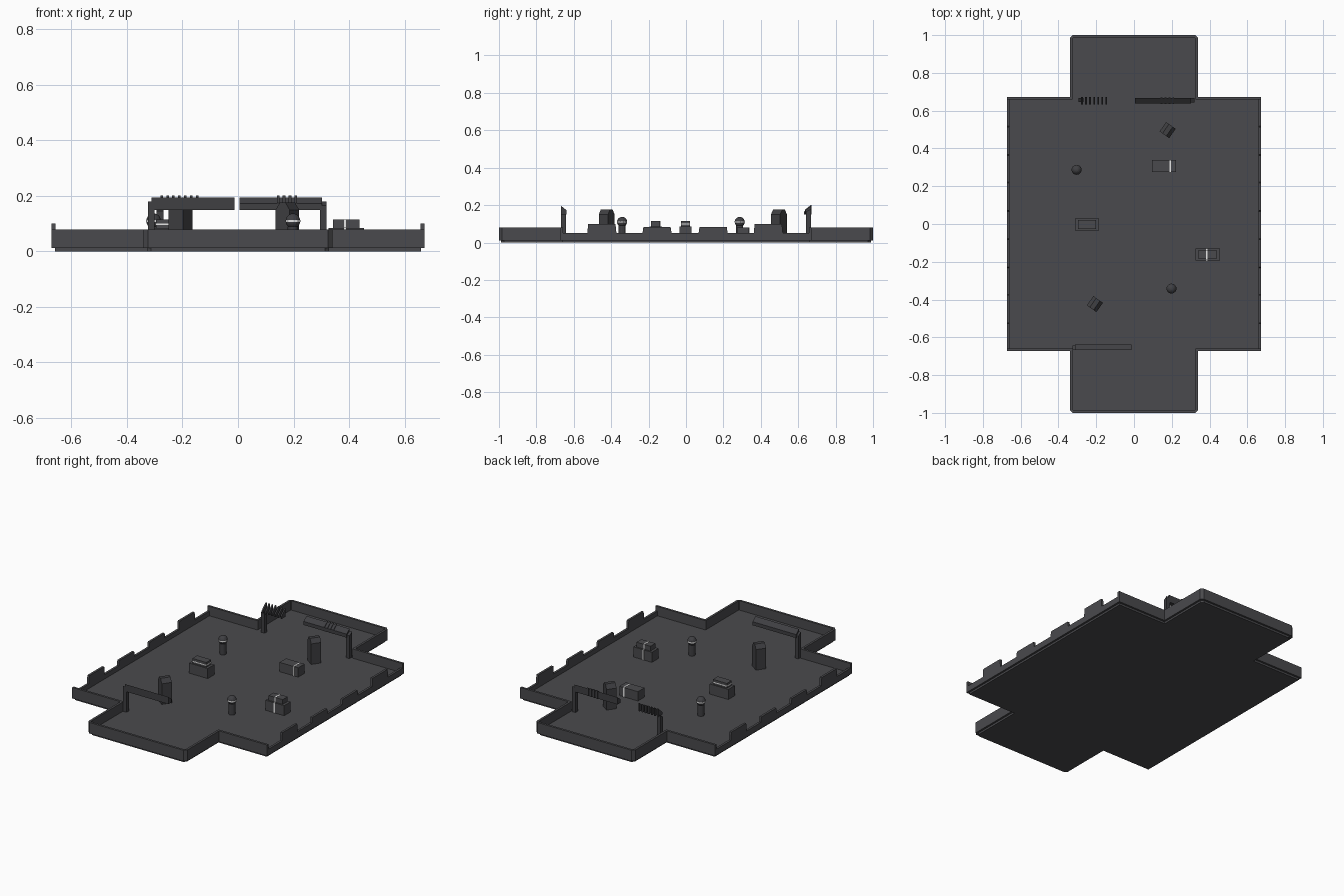
import bpy, bmesh, math
from mathutils import Matrix, Vector

if "Cube" in bpy.data.objects:
    bpy.data.objects.remove(bpy.data.objects["Cube"])


def mat(name, c):
    m = bpy.data.materials.new(name)
    m.diffuse_color = (*c, 1)
    m.use_nodes = True
    m.node_tree.nodes["Principled BSDF"].inputs["Base Color"].default_value = m.diffuse_color
    return m


GREY = mat("charcoal", (0.068, 0.068, 0.074))
DARK = mat("dark_charcoal", (0.05, 0.05, 0.055))
WHITE = mat("white", (0.8, 0.8, 0.8))


def finish(name, bm, m):
    bmesh.ops.recalc_face_normals(bm, faces=bm.faces)
    me = bpy.data.meshes.new(name)
    bm.to_mesh(me)
    bm.free()
    me.materials.append(m)
    ob = bpy.data.objects.new(name, me)
    bpy.context.collection.objects.link(ob)
    return ob


def box(name, x0, x1, y0, y1, z0, z1, m=GREY):
    bm = bmesh.new()
    bmesh.ops.create_cube(bm, size=1)
    bmesh.ops.scale(bm, vec=(x1 - x0, y1 - y0, z1 - z0), verts=bm.verts)
    bmesh.ops.translate(bm, vec=((x0 + x1) / 2, (y0 + y1) / 2, (z0 + z1) / 2), verts=bm.verts)
    return finish(name, bm, m)


def prism(name, pts, direction, m=GREY, matrix=None):
    """Extrude a planar 3D outline along a direction."""
    bm = bmesh.new()
    f = bm.faces.new([bm.verts.new(p) for p in pts])
    r = bmesh.ops.extrude_face_region(bm, geom=[f])
    vs = [v for v in r["geom"] if isinstance(v, bmesh.types.BMVert)]
    bmesh.ops.translate(bm, vec=direction, verts=vs)
    if f.is_valid and len(f.link_loops if hasattr(f, "link_loops") else f.loops) and \
            all(len(e.link_faces) == 1 for e in f.edges):
        bm.faces.new([bm.verts.new(p) for p in pts])
    if matrix:
        bm.transform(matrix)
    return finish(name, bm, m)


def cross(i):
    """Cross-shaped outline inset by i, with clipped arm corners."""
    a, s, e, c = 0.34 - i, 0.672 - i, 1.0 - i, 0.015
    q = [(a, s), (a, e - c), (a - c, e)]
    right = [(s, -s), (s, s)]
    back = q + [(-x, y) for x, y in reversed(q)]
    left = [(-x, -y) for x, y in right]
    return right + back + left + [(-x, -y) for x, y in back]


# Stepped cross-shaped floor
prism("floor_foot", [(x, y, 0) for x, y in cross(0.012)], (0, 0, 0.013))
prism("floor", [(x, y, 0.012) for x, y in cross(0)], (0, 0, 0.010))

T = 0.014
for s, side in ((-1, "front"), (1, "back")):
    # U-shaped wall around each arm
    o = [(0.34, 0.66), (0.34, 0.985), (0.325, 1.0)]
    n = [(0.34 - T, 0.66), (0.34 - T, 0.98), (0.32, 1.0 - T)]
    mir = lambda l: [(-x, y) for x, y in reversed(l)]
    u = o + mir(o) + [(-x, y) for x, y in n] + mir([(-x, y) for x, y in n])
    prism(side + "_arm_wall", [(x, s * y, 0.02) for x, y in u], (0, 0, 0.06))
    # Shoulder walls beside each arm
    for t in (-1, 1):
        xs, ys = sorted((t * 0.33, t * 0.672)), sorted((s * (0.672 - T), s * 0.672))
        box(side + "_shoulder_wall", *xs, *ys, 0.02, 0.08)

for t, side in ((-1, "left"), (1, "right")):
    # Low side walls with raised panels
    xs = sorted((t * (0.672 - T), t * 0.672))
    box(side + "_wall", *xs, -0.672, 0.672, 0.02, 0.05)
    for y, top in ((-0.45, 0.1), (-0.155, 0.082), (0.145, 0.082), (0.44, 0.1)):
        prism(side + "_wall_panel",
              [(xs[0], y - 0.078, 0.048), (xs[0], y + 0.078, 0.048),
               (xs[0], y + 0.073, top), (xs[0], y - 0.073, top)], (T, 0, 0))


def beam(name, x0, x1, s, z0=0.15, zi=0.172, zo=0.195, yi=0.638, yo=0.667):
    """Sloped-top bar running along x on the s side."""
    prism(name, [(x0, s * yi, z0), (x0, s * yo, z0), (x0, s * yo, zo), (x0, s * yi, zi)],
          (x1 - x0, 0, 0), DARK)


# Broken gates: half frames, plus loose ribs at the back
beam("front_gate_beam", -0.312, -0.012, -1)
beam("back_gate_beam", 0.005, 0.302, 1)
for s, x, side in ((-1, -0.325, "front"), (1, 0.295, "back")):
    beam(side + "_gate_post", x, x + 0.024, s, 0.02, 0.165, 0.18, 0.642)
beam("back_left_gate_post", -0.293, -0.268, 1, 0.02, 0.145, 0.16, 0.645)
for i in range(7):
    x = -0.28 + i * 0.0215
    beam("gate_rib", x, x + 0.009, 1, 0.15, 0.165, 0.202, 0.632, 0.672)
for i in range(4):
    x = 0.14 + i * 0.021
    beam("beam_rib", x, x + 0.01, 1, 0.15, 0.175, 0.202, 0.635, 0.67)

# Crates, some with a smaller upper tier
for name, x, y, h, tier in (("left_crate", -0.248, -0.003, 0.085, True),
                            ("right_crate", 0.39, -0.162, 0.085, True),
                            ("back_crate", 0.159, 0.306, 0.08, False)):
    box(name, x - 0.064, x + 0.064, y - 0.032, y + 0.032, 0.02, h)
    if tier:
        box(name + "_lid", x - 0.048, x + 0.048, y - 0.024, y + 0.024, h, 0.115)

# White bands on the crates
box("back_crate_band", 0.188, 0.196, 0.273, 0.339, 0.022, 0.081, WHITE)
box("right_crate_band", 0.382, 0.39, -0.195, -0.129, 0.022, 0.086, WHITE)
box("right_crate_lid_band", 0.382, 0.39, -0.187, -0.137, 0.085, 0.116, WHITE)
box("left_crate_lid_band", -0.297, -0.199, -0.028, 0.022, 0.095, 0.101, WHITE)

# Ball-topped pillars with a white ring
for x, y in ((-0.304, 0.287), (0.198, -0.342)):
    def cyl(name, r, z0, z1, m):
        bm = bmesh.new()
        bmesh.ops.create_cone(bm, cap_ends=True, segments=12, radius1=r, radius2=r,
                              depth=z1 - z0, matrix=Matrix.Translation((x, y, (z0 + z1) / 2)))
        return finish(name, bm, m)
    cyl("pillar", 0.019, 0.02, 0.09, DARK)
    cyl("ball_ring", 0.0275, 0.106, 0.113, WHITE)
    bm = bmesh.new()
    bmesh.ops.create_uvsphere(bm, u_segments=14, v_segments=10, radius=0.027,
                              matrix=Matrix.Translation((x, y, 0.11)))
    finish("pillar_ball", bm, DARK)

# Standing slabs with a clipped, sloped top
for x, y, a in ((0.178, 0.497, -35), (-0.207, -0.424, -35)):
    w, d = 0.031, 0.03
    prism("standing_slab",
          [(-w, -d, 0.02), (w, -d, 0.02), (w, -d, 0.15), (w * 0.4, -d, 0.176),
           (-w * 0.4, -d, 0.176), (-w, -d, 0.15)], (0, 2 * d, 0), DARK,
          Matrix.Translation((x, y, 0)) @ Matrix.Rotation(math.radians(a), 4, "Z"))
